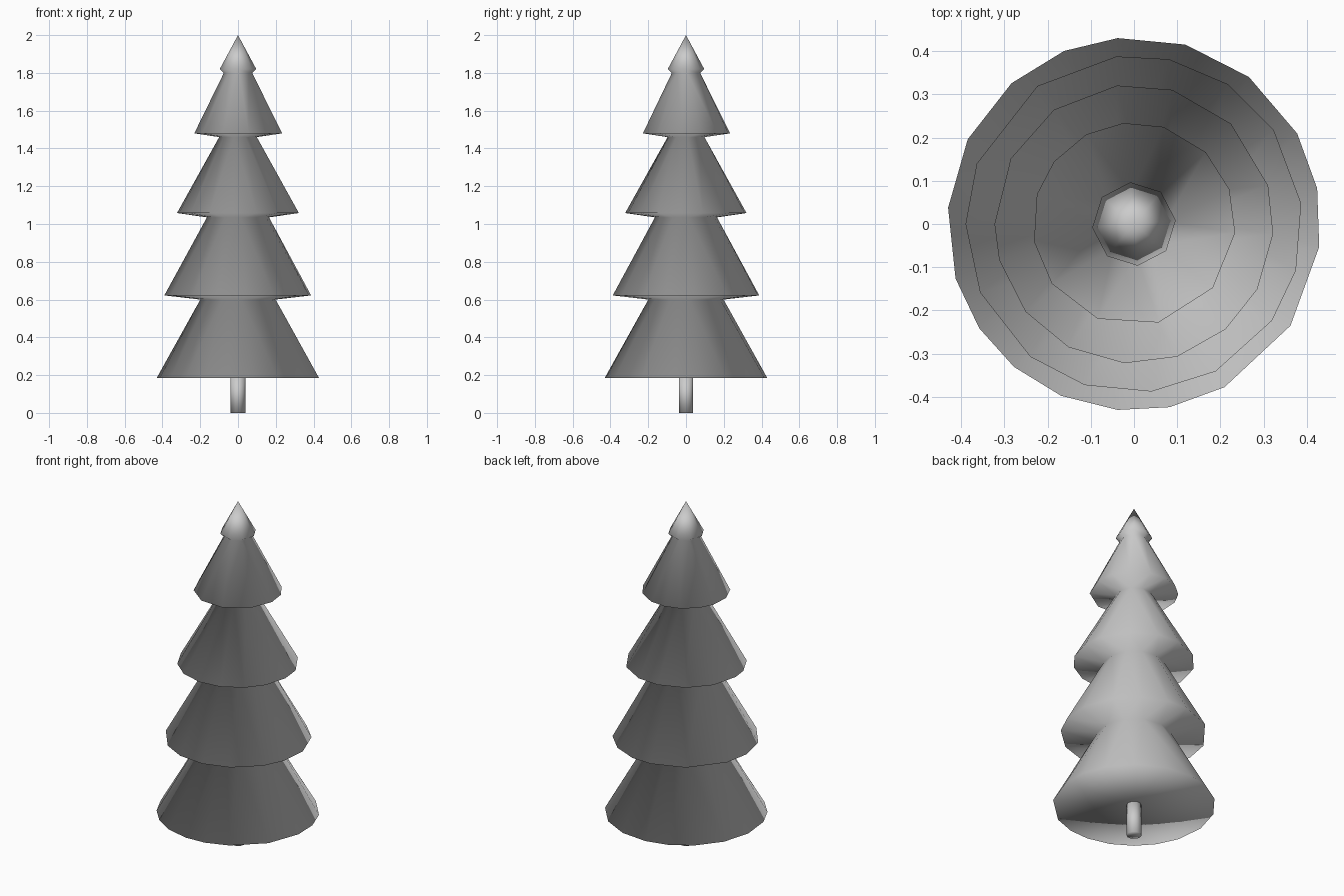
import bpy, bmesh
from math import radians, cos, sin

if "Cube" in bpy.data.objects:
    bpy.data.objects.remove(bpy.data.objects["Cube"])


def even(n, start=0):
    return [start + 360 * k / n for k in range(n)]


def stitch(bm, low, high):
    """Join two rings of (angle, vert) with triangles, whatever their counts."""
    def next_angle(ring, k):
        if len(ring) == 1:
            return 9999
        return ring[k % len(ring)][0] + 360 * (k // len(ring))

    n = len(low) if len(low) > 1 else 0
    m = len(high) if len(high) > 1 else 0
    i = j = 0
    while i < n or j < m:
        a, b = low[i % len(low)][1], high[j % len(high)][1]
        if j >= m or (i < n and next_angle(low, i + 1) <= next_angle(high, j + 1)):
            i += 1
            bm.faces.new((a, low[i % len(low)][1], b))
        else:
            j += 1
            bm.faces.new((a, high[j % len(high)][1], b))


def lathe(name, rings):
    """Surface through rings (radius, z, angles), listed bottom to top."""
    bm = bmesh.new()
    loops = []
    for r, z, angles in rings:
        angs = sorted(a % 360 for a in angles) if r else [0]
        loops.append([(a, bm.verts.new((r * cos(radians(a)), r * sin(radians(a)), z)))
                      for a in angs])
    for low, high in zip(loops, loops[1:]):
        stitch(bm, low, high)
    bmesh.ops.recalc_face_normals(bm, faces=bm.faces)
    for f in bm.faces:
        f.smooth = True
    me = bpy.data.meshes.new(name)
    bm.to_mesh(me)
    bm.free()
    ob = bpy.data.objects.new(name, me)
    bpy.context.collection.objects.link(ob)
    return ob


# Uneven corner angles of each tier's rim, bottom tier first
rim1 = [95, 74, 52, 29, 11, -7, -33, -61, -79, -95, -113, -130, -146, -163,
        175, 153, 131, 112]
rim2 = [96, 78, 56, 34, 7, -16, -35, -61, -84, -107, -128, -156, 180, 159, 125]
rim3 = [97, 74, 46, 16, -4, -28, -49, -72, -94, -118, -141, -165, 180, 152, 125]
rim4 = [96, 73, 45, 20, -5, -39, -76, -111, -144, -170, 163, 142, 118]

# Foliage: each tier is a rim, a sloped side and a slightly sunken underside
lathe("foliage", [
    (0, 0.185, []),
    (0.432, 0.185, rim1),
    (0.20, 0.60, even(12, 5)), (0.39, 0.622, rim2),
    (0.165, 1.035, even(12, 5)), (0.323, 1.058, rim3),
    (0.10, 1.46, even(10, 5)), (0.235, 1.48, rim4),
    (0.075, 1.80, even(8, 5)), (0.097, 1.82, even(8, 5)),
    (0, 2.0, []),
])

# Trunk
lathe("trunk", [
    (0, 0, []), (0.04, 0, even(10)), (0.04, 0.19, even(10)), (0, 0.19, []),
])
